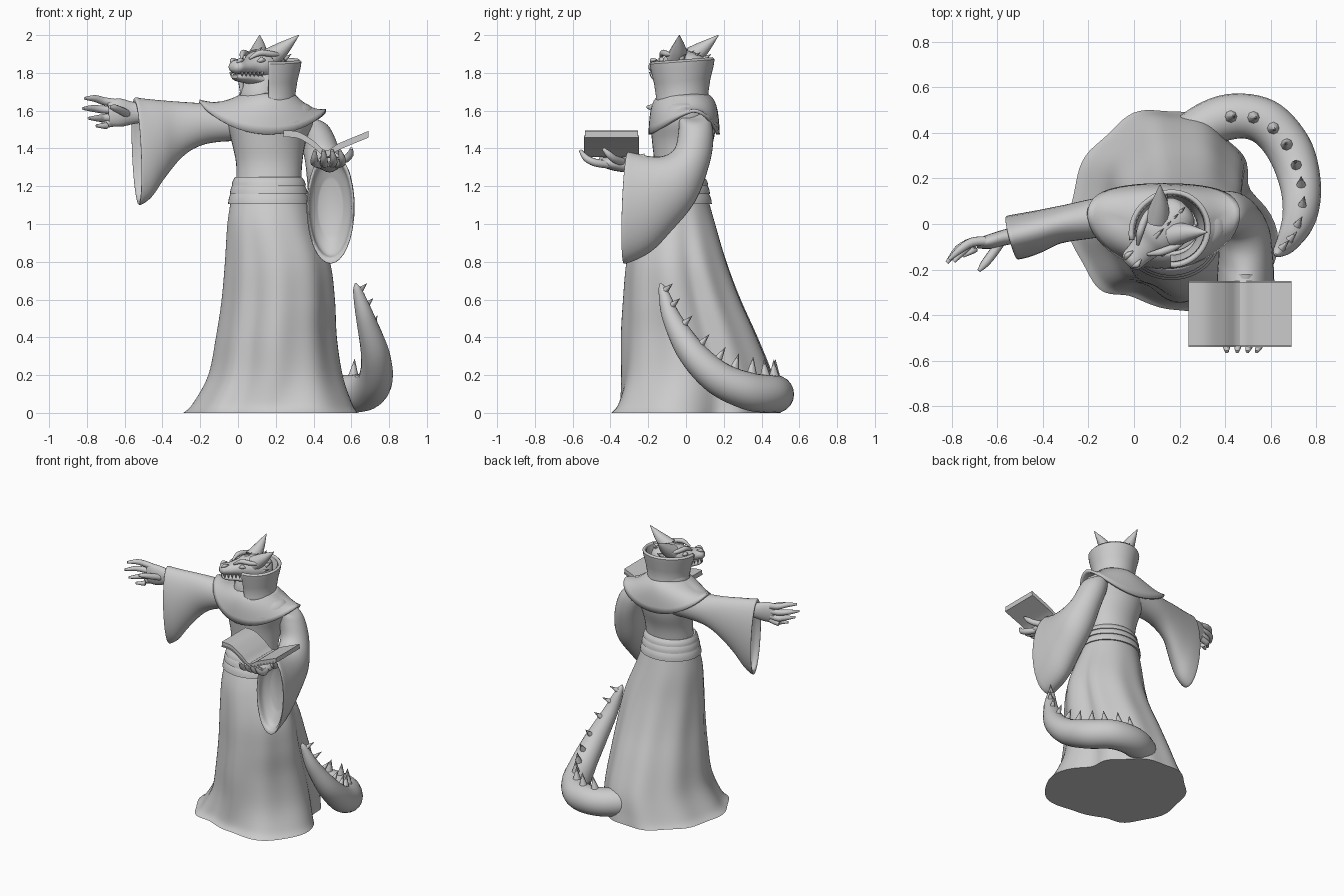
import bpy, bmesh, math
from mathutils import Vector as V, Matrix

if "Cube" in bpy.data.objects:
    bpy.data.objects.remove(bpy.data.objects["Cube"], do_unlink=True)

stone = bpy.data.materials.new("grey_stone")
stone.use_nodes = True
stone.diffuse_color = (0.6, 0.6, 0.6, 1)
stone.node_tree.nodes["Principled BSDF"].inputs["Base Color"].default_value = (0.6, 0.6, 0.6, 1)


def surface(name, rows, closed=True, caps=True, thick=0.0, angle=50):
    """Skin a grid of points, optionally capped or thickened."""
    bm = bmesh.new()
    grid = [[bm.verts.new(p) for p in row] for row in rows]
    n = len(rows[0])
    for a, b in zip(grid, grid[1:]):
        for j in range(n if closed else n - 1):
            k = (j + 1) % n
            bm.faces.new((a[j], a[k], b[k], b[j]))
    if caps:
        bm.faces.new(grid[0])
        bm.faces.new(grid[-1])
    bmesh.ops.recalc_face_normals(bm, faces=bm.faces)
    mesh = bpy.data.meshes.new(name)
    bm.to_mesh(mesh)
    bm.free()
    ob = bpy.data.objects.new(name, mesh)
    bpy.context.collection.objects.link(ob)
    mesh.materials.append(stone)
    if thick:
        mod = ob.modifiers.new("thickness", "SOLIDIFY")
        mod.thickness, mod.offset = thick, 0
    bpy.ops.object.select_all(action="DESELECT")
    ob.select_set(True)
    bpy.context.view_layer.objects.active = ob
    bpy.ops.object.shade_smooth_by_angle(angle=math.radians(angle))


def spline(pts, sub):
    """Points on a smooth curve through pts."""
    q = [pts[0]] + list(pts) + [pts[-1]]
    out = []
    for a, b, c, d in zip(q, q[1:], q[2:], q[3:]):
        for i in range(sub):
            t = i / sub
            out.append(b + (c - a) * (t / 2) + (a * 2 - b * 5 + c * 4 - d) * (t * t / 2)
                       + (b * 3 - a - c * 3 + d) * (t ** 3 / 2))
    return out + [pts[-1]]


def loft(name, sections, seg=28, sub=4, ripple=None):
    """Elliptic sections: two opposite rim points and a half width vector."""
    rings = []
    for a, b, w in sections:
        a, b, w = V(a), V(b), V(w)
        c, u, ring = (a + b) / 2, (a - b) / 2, []
        for j in range(seg):
            t = math.tau * j / seg
            k = 1 + (ripple(t, c.z) if ripple else 0)
            ring.append(c + (u * math.cos(t) + w * math.sin(t)) * k)
        rings.append(ring)
    cols = [spline(col, sub) for col in zip(*rings)]
    surface(name, list(zip(*cols)))


def level(z, x0, x1, y0, y1):
    y = (y0 + y1) / 2
    return (x1, y, z), (x0, y, z), (0, (y1 - y0) / 2, 0)


def tube(name, pts, radii, ref=(0, 0, 1), seg=12, sub=4):
    pts, secs = [V(p) for p in pts], []
    for i, p in enumerate(pts):
        t = pts[min(i + 1, len(pts) - 1)] - pts[max(i - 1, 0)]
        u = t.cross(V(ref)).normalized() * radii[i]
        secs.append((p + u, p - u, t.normalized().cross(u)))
    loft(name, secs, seg, sub)


def spike(name, base, tip, r):
    d = V(tip) - V(base)
    tube(name, [base, tip], [r, 0.001], (1, 0, 0) if abs(d.x) < abs(d.z) else (0, 0, 1), 8, 1)


# Robe skirt: folds deepen toward the hem, which trails out at the front left
def bump(t, centre, width):
    d = (t - centre + math.pi) % math.tau - math.pi
    return math.exp(-(d / width) ** 2)


def folds(t, z):
    depth = min(1, max(0, 1.15 - z) / 0.5)
    hem = max(0, 1 - z / 0.3)
    waves = 0.02 * math.sin(9 * t - 2.9) + 0.01 * math.sin(4 * t + 1)
    valleys = 0.12 * bump(t, 0.3, 0.2) + 0.05 * bump(t, 4.2, 0.18)
    return depth * (waves - valleys) + hem * (0.26 * bump(t, -0.5, 0.6) - 0.15 * bump(t, -1.65, 0.45))


loft("skirt", [level(*s) for s in (
    (0, -.28, .55, -.42, .50), (.05, -.23, .54, -.385, .49), (.2, -.15, .53, -.35, .46),
    (.4, -.11, .52, -.335, .38), (.6, -.08, .51, -.325, .29), (.8, -.065, .485, -.31, .215),
    (1.0, -.055, .41, -.27, .155), (1.14, -.035, .36, -.215, .115))], 96, 6, folds)

# Sash made of three overlapping bands
for i, (top, low) in enumerate(((1.25, 1.205), (1.215, 1.16), (1.17, 1.105))):
    g = i * 0.01
    loft(f"sash_band_{i + 1}", [
        level(top, -.015 - g, .335 + g, -.2 - g, .095 + g),
        level((top + low) / 2, -.028 - g, .352 + g, -.218 - g, .112 + g),
        level(low, -.033 - g, .36 + g, -.226 - g, .117 + g)], 48, 3)

loft("torso", [level(*s) for s in (
    (1.2, -.01, .335, -.19, .09), (1.32, -.01, .34, -.17, .105), (1.44, -.035, .36, -.18, .145),
    (1.54, -.06, .4, -.185, .155), (1.62, -.06, .39, -.14, .12), (1.66, .03, .29, -.12, .1))], 36)


# Shoulder cape dipping at chest and back, hugging the body
def cape(s, t):
    c, d = math.cos(t), math.sin(t)
    rim = V((.13 + .335 * c, -.01 + .18 * d + .055 * c * c, 1.625 - .15 * abs(d) ** 1.6 - .025 * c))
    neck = V((.16 + .13 * c, -.01 + .115 * d, 1.685))
    p = neck.lerp(rim, s)
    p.z += math.sin(s * math.pi) * (.045 * abs(d) - .03 * abs(c))
    p.y += math.sin(s * math.pi) * .015 * d
    return p


surface("shoulder_cape", [[cape(i / 8, math.tau * j / 48) for j in range(48)] for i in range(9)],
        caps=False, thick=.018)

# Tall collar, open toward the face and flaring beside the cheek
collar = []
for z, r in ((1.63, .14), (1.68, .126), (1.76, .138), (1.83, .155), (1.855, .16), (1.862, .152)):
    row = []
    for j in range(41):
        a = math.radians(-92 + 288 * j / 40)
        k = r * (1 + .12 * max(0, a - 2.3))
        row.append(V((.165 + k * math.cos(a), -.02 + k * math.sin(a), z + .012 * math.sin(a))))
    collar.append(row)
surface("collar", collar, closed=False, caps=False, thick=.024)

# Wide sleeves, each folding back inside at the cuff
right_arm = [((.06, .04, 1.63), (.06, .04, 1.44), (0, .1, 0)),
             ((-.1, .035, 1.635), (-.1, .035, 1.435), (0, .09, 0)),
             ((-.2, .02, 1.64), (-.21, .02, 1.41), (0, .086, 0)),
             ((-.32, 0, 1.648), (-.3, 0, 1.35), (.01, .085, 0)),
             ((-.43, -.03, 1.657), (-.39, -.03, 1.24), (-.015, .09, 0)),
             ((-.51, -.05, 1.665), (-.46, -.05, 1.14), (-.025, .095, 0)),
             ((-.545, -.06, 1.67), (-.52, -.06, 1.1), (-.025, .095, 0))]
left_arm = [((.35, -.02, 1.59), (.35, .1, 1.59), (.05, 0, -.03)),
            ((.38, -.035, 1.555), (.38, .13, 1.55), (.085, 0, -.02)),
            ((.41, -.04, 1.49), (.41, .145, 1.46), (.095, 0, 0)),
            ((.45, -.06, 1.4), (.45, .125, 1.32), (.1, 0, 0)),
            ((.48, -.12, 1.36), (.48, .05, 1.12), (.115, 0, 0)),
            ((.49, -.2, 1.36), (.49, -.08, .96), (.12, -.01, 0)),
            ((.49, -.265, 1.375), (.49, -.19, .85), (.125, -.02, 0)),
            ((.49, -.305, 1.385), (.49, -.32, .79), (.127, -.02, 0))]
for name, arm in (("right_sleeve", right_arm), ("left_sleeve", left_arm)):
    a, b, w = (V(p) for p in arm[-1])
    back = (V(arm[-3][0]) + V(arm[-3][1]) - a - b) / 2
    back.z = 0
    for k, depth in ((.9, 0), (.82, .25), (.5, .5)):
        c = (a + b) / 2 + back * depth
        arm.append((c + (a - b) * k / 2, c - (a - b) * k / 2, w * k))
    loft(name, arm, 32)


# Hands: palm, four fingers and thumb
def hand(side, palm, fingers, ref):
    loft(side + "_palm", palm, 16)
    for i, pts in enumerate(fingers):
        tube(f"{side}_finger_{i + 1}", pts, [.022, .021, .018, .008], ref, 10, 3)


hand("right", [((-.48, -.05, 1.64), (-.48, -.05, 1.54), (0, .04, 0)),
               ((-.55, -.055, 1.645), (-.55, -.055, 1.53), (0, .036, 0)),
               ((-.63, -.075, 1.665), (-.62, -.075, 1.515), (0, .034, 0)),
               ((-.69, -.085, 1.65), (-.68, -.085, 1.52), (0, .022, 0))],
     [[(-.65, -.075, 1.595 + h * .7), (-.71, -.08, 1.595 + h * .85), (x + .05, -.11, 1.6 + h), (x, y, 1.6 + h)]
      for x, y, h in ((-.81, -.155, .065), (-.82, -.17, .012), (-.79, -.165, -.04), (-.75, -.14, -.08))]
     + [[(-.58, -.07, 1.58), (-.62, -.13, 1.6), (-.655, -.175, 1.615), (-.68, -.205, 1.62)]], (0, .3, 1))
hand("left", [((.53, -.22, 1.325), (.45, -.22, 1.325), (0, 0, .048)),
              ((.53, -.31, 1.315), (.44, -.31, 1.315), (0, 0, .042)),
              ((.55, -.39, 1.32), (.41, -.39, 1.32), (0, 0, .036)),
              ((.54, -.46, 1.33), (.41, -.46, 1.33), (0, 0, .022))],
     [[(.48 + d * .6, -.41, 1.315), (.48 + d, -.48, 1.325), (.48 + d, -.53, 1.35), (.475 + d * .9, -.56, 1.39)]
      for d in (-.075, -.025, .025, .07)]
     + [[(.52, -.34, 1.33), (.57, -.38, 1.345), (.595, -.41, 1.37), (.6, -.44, 1.4)]], (1, 0, .2))

# Open book: curved pages over a slightly larger cover
wing = spline([V((.24, 0, 1.495)), V((.32, 0, 1.488)), V((.4, 0, 1.44)), V((.465, 0, 1.39)),
               V((.53, 0, 1.425)), V((.6, 0, 1.455)), V((.69, 0, 1.492))], 4)
for name, hi, lo, y0, y1 in (("pages", 0, .026, -.535, -.255), ("cover", .026, .035, -.54, -.25)):
    outline = [p - V((0, 0, hi)) for p in wing] + [p - V((0, 0, lo)) for p in reversed(wing)]
    surface("book_" + name, [[p + V((0, y, 0)) for p in outline] for y in (y0, y1)], angle=30)

# Tail sweeping round to the side, with a row of spines
tail = [V(p) for p in ((.12, .22, .13), (.27, .4, .11), (.42, .47, .1), (.57, .45, .1),
                       (.68, .33, .115), (.73, .17, .185), (.725, .03, .32), (.675, -.075, .5),
                       (.635, -.12, .64), (.622, -.135, .685))]
tube("tail", tail, [.1, .1, .1, .1, .1, .09, .075, .05, .026, .005], seg=20, sub=6)
path = spline(tail, 6)
for i in range(12, 52, 4):
    t = (path[i + 1] - path[i - 1]).normalized()
    up = (V((0, 0, 1)) - t * t.z).normalized()
    r = .1 if i < 25 else .1 - .074 * (i - 25) / 23
    base = path[i] + up * (r - .022)
    spike("tail_spine", base, base + up * (.065 + r * .4) + t * .015, .018 + r * .14)

# Head turned toward the raised arm
turn = Matrix.Rotation(math.radians(-45), 3, "Z")


def H(x, y, z):
    return V((.13, -.02, 1.83)) + turn @ V((x, y, z))


def skull(name, rows):
    loft(name, [(H(0, y, hi), H(0, y, lo), turn @ V((w, 0, 0))) for y, hi, lo, w in rows], 24)


tube("neck", [(.14, 0, 1.58), (.12, -.02, 1.68), (.14, .0, 1.8)], [.12, .115, .09], (1, 0, 0), 20)
skull("head", ((.14, .03, -.03, .03), (.11, .065, -.07, .08), (.02, .09, -.08, .1), (-.05, .085, -.06, .09),
               (-.1, .058, -.045, .067), (-.16, .04, -.036, .055), (-.205, .036, -.032, .048), (-.225, .01, -.015, .02)))
skull("lower_jaw", ((.05, -.03, -.09, .07), (-.03, -.035, -.1, .075), (-.1, -.035, -.088, .058),
                    (-.18, -.035, -.075, .045), (-.21, -.04, -.06, .025)))
for s in (-1, 1):
    side = "left" if s > 0 else "right"
    tube(side + "_horn", [H(s * .05, .01, .05), H(s * .09, .065, .1), H(s * .147, .125, .17)], [.055, .038, .002])
    tube(side + "_brow", [H(s * .03, -.13, .045), H(s * .062, -.085, .075), H(s * .092, -.02, .07), H(s * .11, .05, .065)],
         [.006, .016, .015, .002])
    tube(side + "_eye", [H(s * .06, -.1, .03), H(s * .072, -.08, .04), H(s * .082, -.06, .035)], [.003, .015, .003])
    tube(side + "_nostril", [H(s * .022, -.215, .025), H(s * .03, -.195, .038), H(s * .025, -.165, .04)], [.004, .012, .003])
    for i in range(3):
        spike(side + "_cheek_spine", H(s * .08, .02 + i * .03, -.04 + i * .04),
              H(s * (.115 - i * .01), .08 + i * .02, -.03 + i * .05), .016)
    for i in range(6):
        y, w = -.195 + i * .025, .042 + i * .005
        spike(side + "_tooth", H(s * w, y, -.025), H(s * w, y, -.05), .009)
for i in range(4):
    spike("crest_spine", H(0, -.05 + i * .045, .075 - i * .007), H(0, .0 + i * .045, .108 - i * .01), .013)
